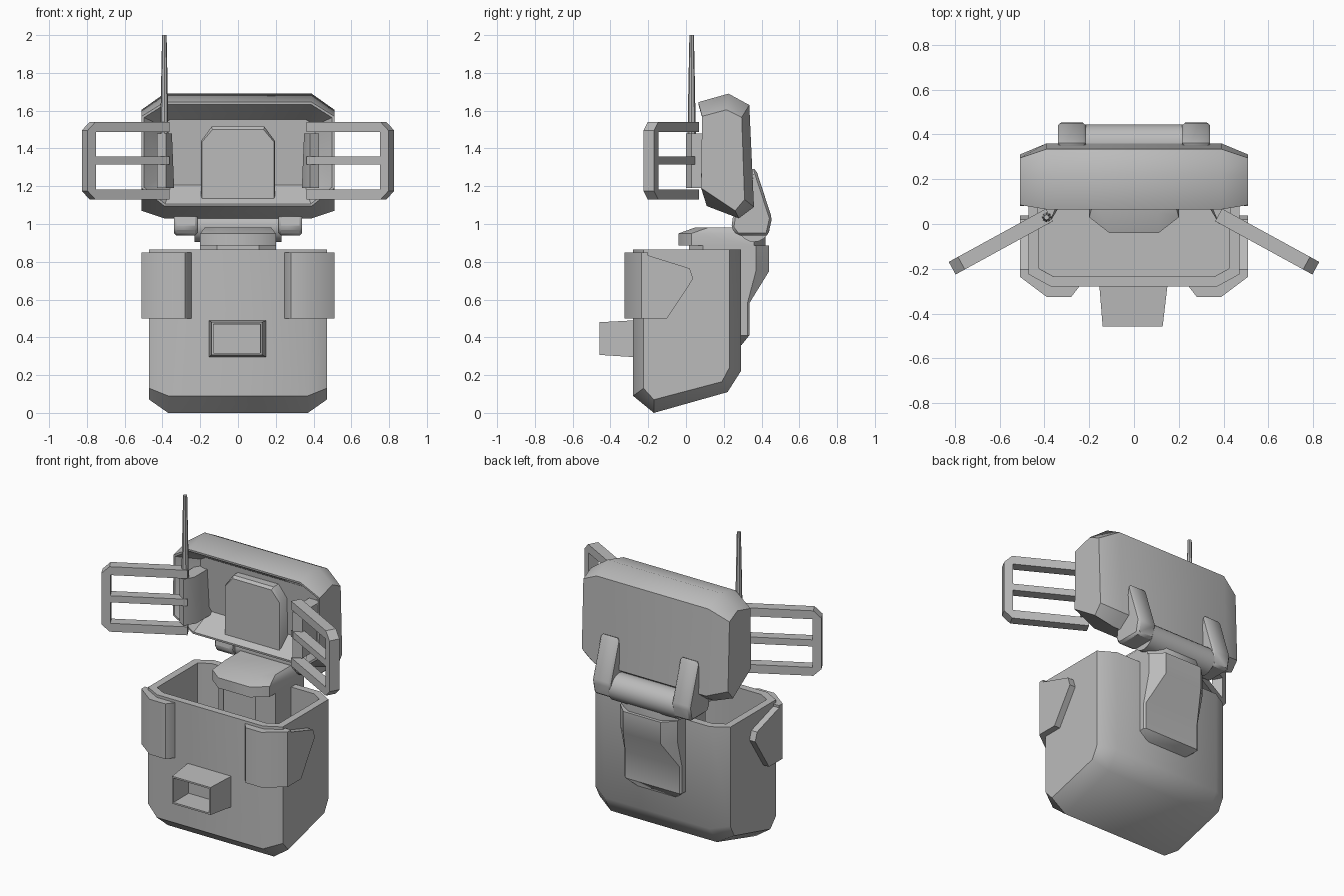
import bpy, bmesh, math
from mathutils import Vector

if "Cube" in bpy.data.objects:
    bpy.data.objects.remove(bpy.data.objects["Cube"], do_unlink=True)

grey = bpy.data.materials.new("plain_grey")
grey.use_nodes = True
COLOR = (0.5, 0.5, 0.5, 1.0)
grey.diffuse_color = COLOR
grey.node_tree.nodes["Principled BSDF"].inputs["Base Color"].default_value = COLOR
parts = []


def loft(name, rings, facing=None, insets=(), bevel=0.0):
    """Skin equal-length rings, cap both ends, optionally hollow the cap or side
    that points along `facing` with (thickness, depth) steps."""
    bm = bmesh.new()
    vr = [[bm.verts.new(p) for p in r] for r in rings]
    n = len(rings[0])
    for a, b in zip(vr, vr[1:]):
        for i in range(n):
            j = (i + 1) % n
            bm.faces.new((a[i], a[j], b[j], b[i]))
    bm.faces.new(vr[0][::-1])
    bm.faces.new(vr[-1])
    bmesh.ops.recalc_face_normals(bm, faces=bm.faces[:])
    bm.normal_update()
    if facing:
        hollow(bm, facing, insets)
    return finish(name, bm, bevel)


def hollow(bm, facing, insets):
    d = Vector(facing)
    face = max(bm.faces, key=lambda f: f.normal.dot(d) * f.calc_area())
    for t, depth in insets:
        bmesh.ops.inset_individual(bm, faces=[face], thickness=t, depth=depth,
                                   use_even_offset=True)


def finish(name, bm, bevel=0.0):
    me = bpy.data.meshes.new(name)
    bm.to_mesh(me)
    bm.free()
    me.materials.append(grey)
    ob = bpy.data.objects.new(name, me)
    bpy.context.collection.objects.link(ob)
    if bevel:
        m = ob.modifiers.new("bevel", 'BEVEL')
        m.width, m.segments = bevel, 1
    parts.append(ob)
    return ob


def shell(name, mid, side, xm, xs, facing, insets):
    """Chamfered box from two side profiles (y, z). The first and last
    profile points bound the opening, which is one eight-sided face."""
    bm = bmesh.new()
    cols = [[bm.verts.new((x, y, z)) for y, z in prof]
            for x, prof in ((-xs, side), (-xm, mid), (xm, mid), (xs, side))]
    n = len(mid)
    for a, b in zip(cols, cols[1:]):
        for i in range(n - 1):
            bm.faces.new((a[i], a[i + 1], b[i + 1], b[i]))
    bm.faces.new(cols[0])
    bm.faces.new(cols[3])
    bm.faces.new([c[0] for c in cols] + [c[-1] for c in cols[::-1]])
    bmesh.ops.recalc_face_normals(bm, faces=bm.faces[:])
    bm.normal_update()
    hollow(bm, facing, insets)
    return finish(name, bm)


def prism_z(name, plan, z0, z1, **kw):
    return loft(name, [[(x, y, z) for x, y in plan] for z in (z0, z1)], **kw)


def prism_x(name, prof, x0, x1, **kw):
    return loft(name, [[(x, y, z) for y, z in prof] for x in (x0, x1)], **kw)


def mirrored(half):
    return half + [(-x, y) for x, y in half[::-1]]


# Open container with chamfered edges and sloping base
shell("container",
      [(-0.28, 0.865), (-0.28, 0.09), (-0.17, 0.0), (0.22, 0.11), (0.29, 0.22), (0.29, 0.865)],
      [(-0.225, 0.865), (-0.225, 0.13), (-0.17, 0.07), (0.19, 0.165), (0.23, 0.24), (0.23, 0.865)],
      0.37, 0.47, (0, 0, 1), [(0.045, 0), (0.001, -0.62)])

# Lid standing open, hollow toward the front
shell("lid",
      [(0.065, 1.645), (0.225, 1.69), (0.335, 1.63), (0.36, 1.09), (0.28, 1.03), (0.11, 1.095)],
      [(0.085, 1.57), (0.215, 1.605), (0.295, 1.565), (0.31, 1.13), (0.26, 1.07), (0.08, 1.19)],
      0.39, 0.51, (0, -1, 0), [(0.012, 0), (0.09, -0.12)])

# Raised panel inside the lid
panel = [(0.195, 1.11), (0.195, 1.44), (0.14, 1.515)]
inner = [(0.19, 1.11), (0.19, 1.435), (0.135, 1.50)]
loft("lid_panel", [[(x, 0.26, z) for x, z in mirrored(panel)],
                   [(x, 0.155, z) for x, z in mirrored(panel)],
                   [(x, 0.14, z) for x, z in mirrored(inner)]])

# Hollow front spout
loft("spout", [[(-0.155, -0.27, 0.295), (0.15, -0.27, 0.295), (0.15, -0.27, 0.49), (-0.155, -0.27, 0.49)],
               [(-0.14, -0.457, 0.307), (0.128, -0.457, 0.307), (0.128, -0.457, 0.48), (-0.14, -0.457, 0.48)]],
     facing=(0, -1, 0), insets=[(0.01, 0), (0.001, -0.15)])

# Inner neck and the tongue on top of it
prism_z("neck", mirrored([(0.2, 0.285), (0.2, 0.09), (0.11, 0.015)]), 0.24, 0.89)


def tongue_ring(z, front, w):
    half = [(0.11, 0.42), (w, 0.36), (w, front + 0.07), (0.11, front)]
    return [(x, y, z) for x, y in mirrored(half)]


loft("tongue", [tongue_ring(0.885, -0.04, 0.2), tongue_ring(0.95, -0.04, 0.2),
                tongue_ring(0.982, 0.05, 0.175)])


# Spine on the back: wide above, sloping in to a flat plate below
def spine_ring(z, w, back, c):
    half = [(w, 0.25), (w, back - c), (w - c, back)]
    return [(x, y, z) for x, y in mirrored(half)]


loft("spine", [spine_ring(0.36, 0.14, 0.295, 0.01), spine_ring(0.41, 0.2, 0.335, 0.01),
               spine_ring(0.58, 0.2, 0.335, 0.01), spine_ring(0.75, 0.2, 0.44, 0.07),
               spine_ring(0.885, 0.2, 0.44, 0.07)])

# Hinge barrel
circle = [(0.36 + 0.085 * math.cos(t * math.tau / 20), 0.99 + 0.085 * math.sin(t * math.tau / 20))
          for t in range(20)]
prism_x("hinge_barrel", circle, -0.23, 0.23)

for s, tag in ((1, "left"), (-1, "right")):
    # Hinge arm
    prism_x(tag + "_hinge_arm",
            [(0.35, 1.30), (0.372, 1.285), (0.455, 1.03), (0.435, 0.94),
             (0.27, 0.94), (0.24, 0.98), (0.25, 1.05), (0.32, 1.08)],
            s * 0.215, s * 0.34, bevel=0.018)

    # Corner pad wrapping the front edge, with its side plate
    prism_z(tag + "_corner_pad",
            [(s * x, y) for x, y in ((0.245, -0.27), (0.245, -0.28), (0.28, -0.325), (0.39, -0.325),
                                     (0.51, -0.235), (0.51, -0.2), (0.46, -0.2), (0.36, -0.27))],
            0.5, 0.848)
    prism_x(tag + "_side_plate",
            [(-0.22, 0.5), (-0.22, 0.84), (0.02, 0.765), (0.038, 0.71), (-0.10, 0.5)],
            s * 0.46, s * 0.51)

    # Handle frame swung forward from the lid
    ang = math.radians(28.7)
    ux, uy = math.cos(ang), -math.sin(ang)

    def bar(name, outline):
        rings = [[(s * (0.36 + ux * u - uy * v), 0.05 + uy * u + ux * v, z) for u, z in outline]
                 for v in (-0.032, 0.032)]
        loft(name, rings)

    bar(tag + "_handle_frame",
        [(0.02, 1.13), (0.468, 1.13), (0.515, 1.175), (0.515, 1.495), (0.468, 1.54),
         (0.02, 1.54), (0.02, 1.487), (0.463, 1.487), (0.463, 1.183), (0.02, 1.183)])
    bar(tag + "_handle_middle_bar", [(0.02, 1.315), (0.48, 1.315), (0.48, 1.357), (0.02, 1.357)])

    # Mounting fin joining the handle to the lid, wider at the foot
    loft(tag + "_handle_mount",
         [[(s * x, y, z) for x, y in ((i, 0.07), (0.38, 0.0), (0.43, 0.03), (0.43, 0.22), (i, 0.22))]
          for z, i in ((1.19, 0.338), (1.48, 0.35))])


# Antenna on the right handle mount
def antenna_ring(z, r):
    return [(-0.39 + r * math.cos(k * math.tau / 8), 0.03 + r * math.sin(k * math.tau / 8), z)
            for k in range(8)]


loft("antenna", [antenna_ring(1.47, 0.022), antenna_ring(1.75, 0.017), antenna_ring(2.0, 0.012)])

# Smooth shading with sharp edges kept
bpy.ops.object.select_all(action='DESELECT')
for ob in parts:
    ob.select_set(True)
bpy.context.view_layer.objects.active = parts[0]
bpy.ops.object.shade_smooth_by_angle(angle=math.radians(38))
